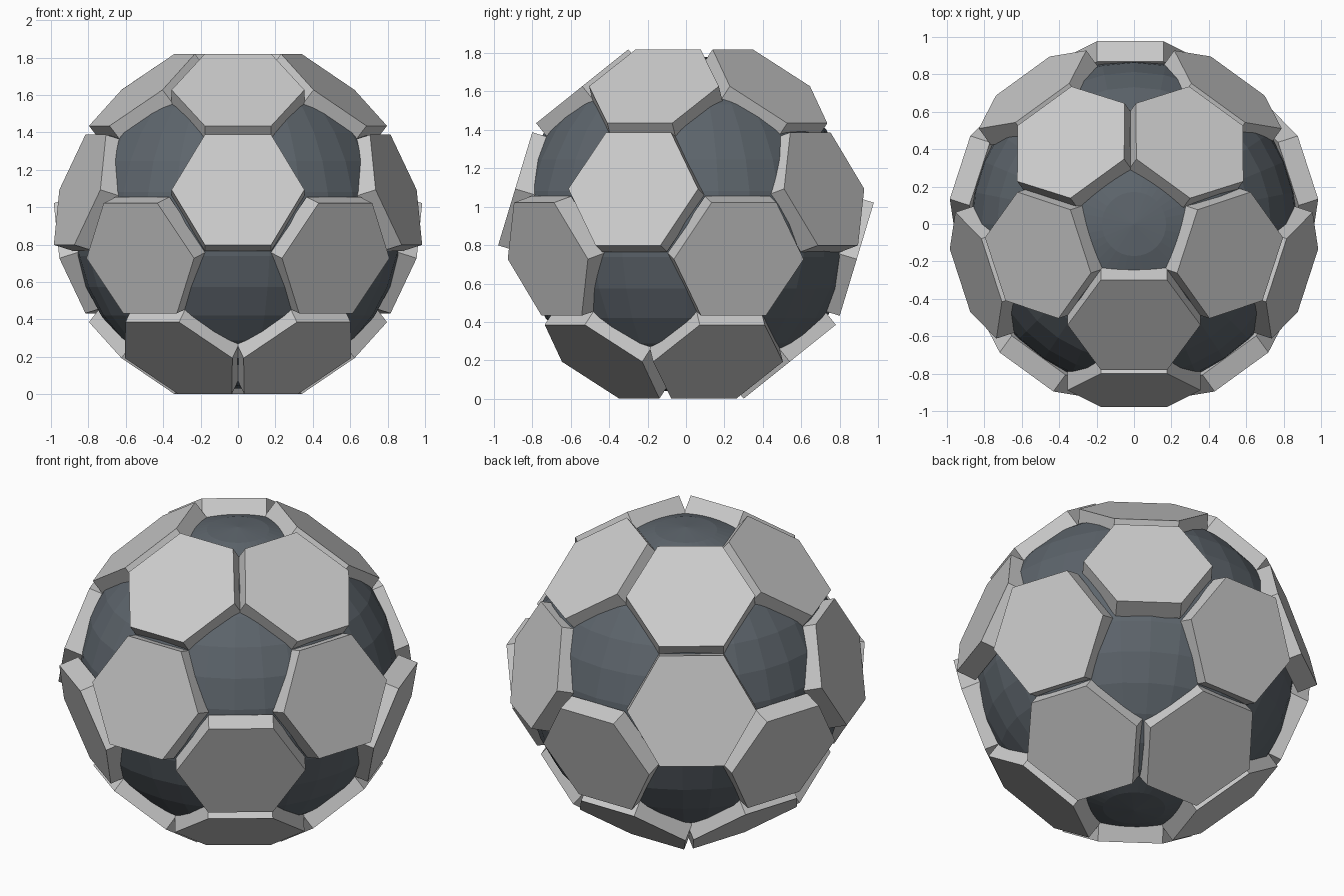
import bpy, bmesh
from math import radians, cos, sin
from mathutils import Matrix, Vector

if "Cube" in bpy.data.objects:
    bpy.data.objects.remove(bpy.data.objects["Cube"])

CZ = 0.91          # centre height of the ball
HEX_R = 0.355      # plate corner radius
DEPTH = 0.115      # plate thickness


def hex_plate(name, az, radius, height, tilt, back_shift=0.0):
    """Hexagonal prism plate; tilt is the polar angle of its outward normal."""
    a, t = radians(az), radians(tilt)
    n = Vector((cos(a) * sin(t), sin(a) * sin(t), cos(t)))
    side = Vector((-sin(a), cos(a), 0))
    up = n.cross(side)
    c = Vector((cos(a) * radius + back_shift, sin(a) * radius, CZ + height))
    bm = bmesh.new()
    rings = []
    for d in (0, -DEPTH):
        rings.append([bm.verts.new(c + n * d + HEX_R * (side * cos(radians(60 * i)) + up * sin(radians(60 * i))))
                      for i in range(6)])
    outer, inner = rings
    bm.faces.new(outer)
    bm.faces.new(inner[::-1])
    for i in range(6):
        j = (i + 1) % 6
        bm.faces.new((outer[i], inner[i], inner[j], outer[j]))
    bmesh.ops.recalc_face_normals(bm, faces=bm.faces)
    me = bpy.data.meshes.new(name)
    bm.to_mesh(me)
    bm.free()
    ob = bpy.data.objects.new(name, me)
    bpy.context.collection.objects.link(ob)
    return ob


# Dark inner ball
bpy.ops.mesh.primitive_uv_sphere_add(segments=32, ring_count=16, radius=0.88, location=(0, 0, CZ))
ball = bpy.context.object
ball.name = "inner_ball"
mat = bpy.data.materials.new("dark_grey")
mat.diffuse_color = (0.11, 0.13, 0.15, 1)
mat.use_nodes = True
mat.node_tree.nodes["Principled BSDF"].inputs["Base Color"].default_value = mat.diffuse_color
ball.data.materials.append(mat)

# Four rings of five plates; the lower two mirror the upper two through the centre
for k in range(5):
    for label, flip in (("upper", 1), ("lower", -1)):
        az = -90 + 72 * k + (180 if flip < 0 else 0)
        shift = -0.02 if sin(radians(az)) > 0.5 else 0.0
        for part, r, h, tilt in (("cap_plate", 0.54, 0.717, 38.7), ("side_plate", 0.889, 0.183, 73.2)):
            hex_plate(f"{label}_{part}_{k}", az, r, flip * h,
                      tilt if flip > 0 else 180 - tilt, shift)
